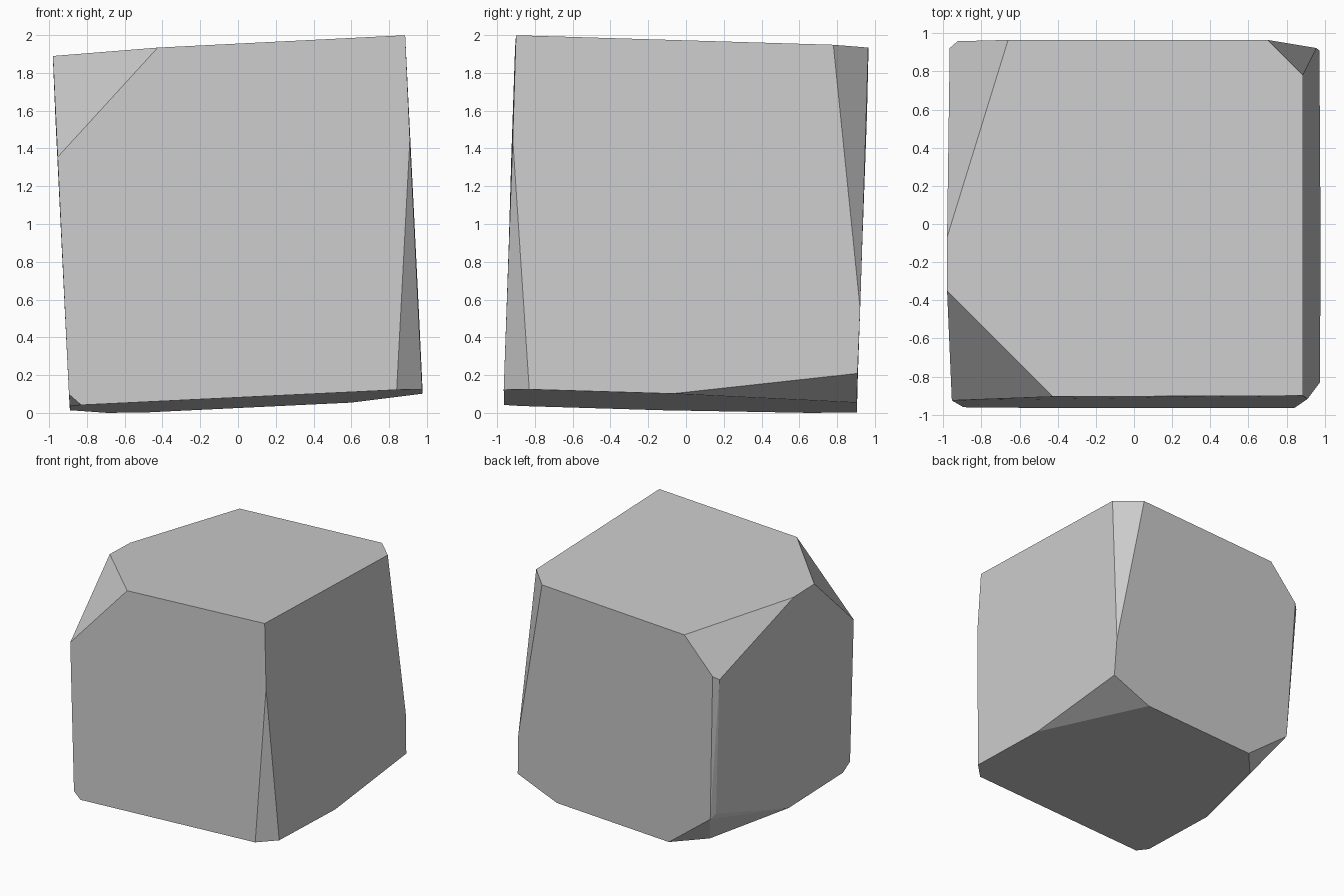
import bpy
import bmesh
from math import radians

cube = bpy.data.objects.get("Cube")
if cube:
    bpy.data.objects.remove(cube, do_unlink=True)


def on_top(x, y):
    """Point on the tilted top face."""
    return (x, y, 1.929 + 0.05 * x - 0.03 * y)


def on_base(x, y):
    """Point on the tilted underside."""
    return (x, y, 0.054 + 0.048 * x - 0.03 * y)


# Corners of the block, grouped by the chipped corner they outline
front_right_edge = [on_top(0.885, -0.9), (0.91, -0.917, 1.45),
                    on_base(0.84, -0.965), on_base(0.975, -0.83)]
front_left_top_chip = [on_top(-0.425, -0.905), on_top(-0.98, -0.35),
                       (-0.955, -0.925, 1.355)]
front_left_base_chip = [on_base(-0.83, -0.963), on_base(-0.89, -0.87),
                        (-0.895, -0.96, 0.1)]
back_left_top_chip = [on_top(-0.98, -0.07), on_top(-0.66, 0.965),
                      (-0.966, 0.922, 1.545), (-0.925, 0.958, 1.575)]
back_left_base_chip = [(-0.87, 0.912, 0.31), (-0.897, 0.872, 0.35),
                       on_base(-0.47, 0.905), on_base(-0.69, 0.66),
                       on_base(-0.89, -0.13)]
back_right_edge = [on_top(0.7, 0.965), on_top(0.885, 0.78),
                   (0.957, 0.922, 0.55)]
back_right_base_chip = [(0.972, 0.908, 0.21), on_base(0.978, -0.07),
                        on_base(0.6, 0.905)]

corners = (front_right_edge + front_left_top_chip + front_left_base_chip
           + back_left_top_chip + back_left_base_chip
           + back_right_edge + back_right_base_chip)

# Wrap the corners in a hull and merge the faces that lie flat together
bm = bmesh.new()
for corner in corners:
    bm.verts.new(corner)
bmesh.ops.convex_hull(bm, input=bm.verts[:])
bmesh.ops.dissolve_limit(bm, angle_limit=radians(3),
                         verts=bm.verts[:], edges=bm.edges[:])
bmesh.ops.recalc_face_normals(bm, faces=bm.faces[:])
# Rest the block exactly on the ground
lowest = min(v.co.z for v in bm.verts)
bmesh.ops.translate(bm, verts=bm.verts[:], vec=(0, 0, -lowest))
mesh = bpy.data.meshes.new("stone_block")
bm.to_mesh(mesh)
bm.free()

# Plain grey stone
stone = bpy.data.materials.new("grey_stone")
stone.use_nodes = True
grey = (0.6, 0.6, 0.6, 1.0)
stone.diffuse_color = grey
stone.node_tree.nodes["Principled BSDF"].inputs["Base Color"].default_value = grey
mesh.materials.append(stone)

block = bpy.data.objects.new("stone_block", mesh)
bpy.context.collection.objects.link(block)
